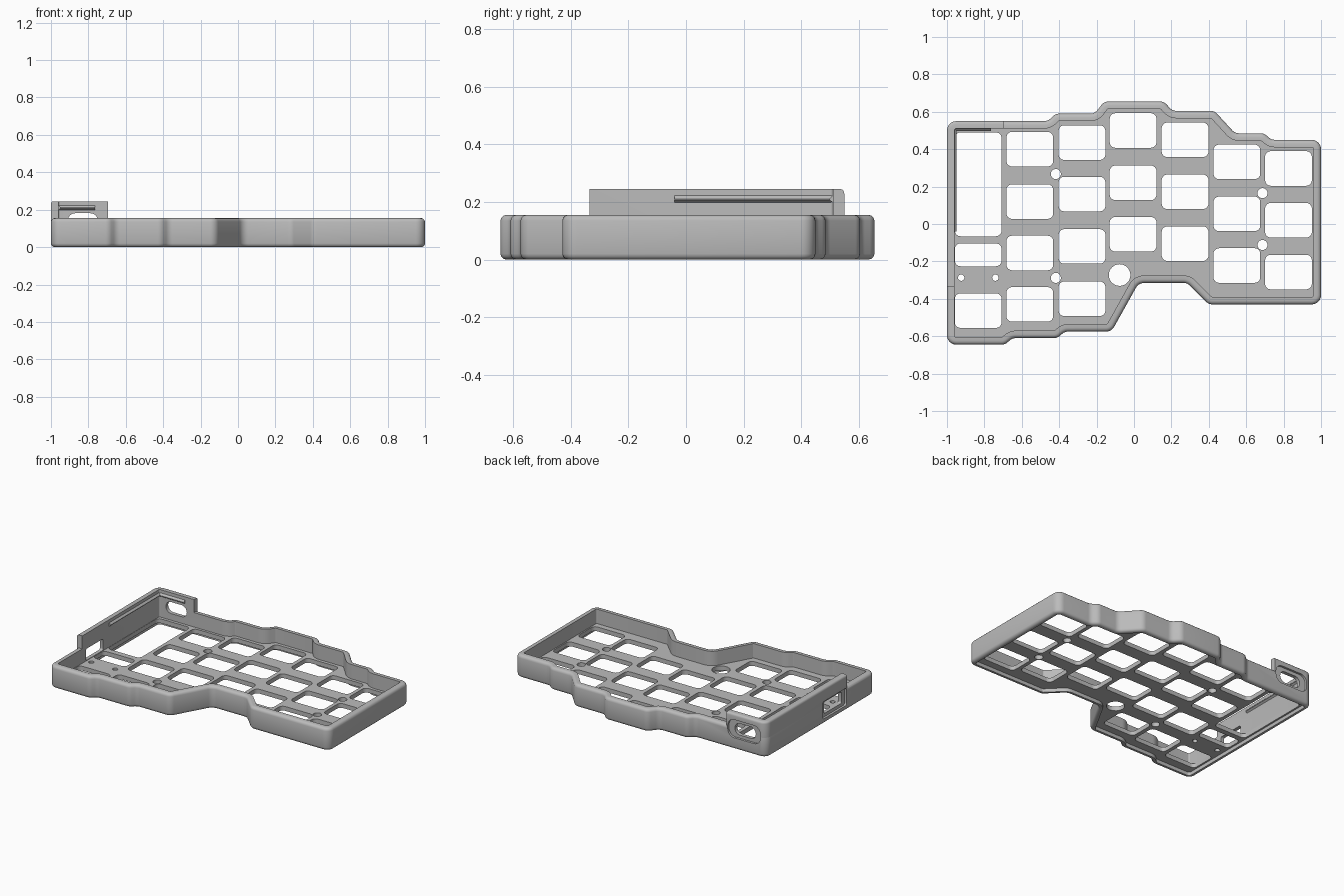
import bpy, bmesh, math
from mathutils import Vector, Matrix

cube = bpy.data.objects.get("Cube")
if cube:
    bpy.data.objects.remove(cube, do_unlink=True)

grey = bpy.data.materials.new("plain_grey")
grey.use_nodes = True
grey.diffuse_color = (0.5, 0.5, 0.5, 1)
grey.node_tree.nodes["Principled BSDF"].inputs["Base Color"].default_value = (0.5, 0.5, 0.5, 1)

WALL, RIM, TALL = 0.04, 0.155, 0.245
PLATE_LOW, PLATE_TOP = 0.025, 0.055


def make(name, bm):
    bmesh.ops.recalc_face_normals(bm, faces=bm.faces)
    mesh = bpy.data.meshes.new(name)
    bm.to_mesh(mesh)
    bm.free()
    mesh.materials.append(grey)
    ob = bpy.data.objects.new(name, mesh)
    bpy.context.collection.objects.link(ob)
    return ob


def fillet(points, radius, steps=6):
    """Rounded outline of a clockwise polygon as (point, outward normal) pairs."""
    out = []
    for i, p in enumerate(points):
        p = Vector(p)
        a = (p - Vector(points[i - 1])).normalized()
        b = (Vector(points[(i + 1) % len(points)]) - p).normalized()
        turn = math.atan2(a.x * b.y - a.y * b.x, a.dot(b))
        start = p - a * radius * math.tan(abs(turn) / 2)
        side = 1 if turn < 0 else -1
        normal = Vector((-a.y, a.x))
        centre = start - normal * radius * side
        for k in range(steps + 1):
            n = Matrix.Rotation(turn * k / steps, 2) @ normal
            out.append((centre + n * radius * side, n))
    return out


def sweep(name, path, profile, closed):
    """Sweep (inset, z) profile along the path; closed paths get flat end caps."""
    bm = bmesh.new()
    loops = [[bm.verts.new((*(p - n * d), z)) for p, n in path] for d, z in profile]
    count = len(path)
    pairs = list(zip(loops, loops[1:]))
    if not closed:
        pairs.append((loops[-1], loops[0]))
    for low, high in pairs:
        for i in range(count if closed else count - 1):
            j = (i + 1) % count
            bm.faces.new((low[i], low[j], high[j], high[i]))
    if closed:
        bm.faces.new(loops[0])
        bm.faces.new(loops[-1])
    else:
        bm.faces.new([l[0] for l in loops])
        bm.faces.new([l[-1] for l in loops])
    return make(name, bm)


def rounded_prism(bm, u, v, w, h, r, lo, hi, axis="z"):
    """Rounded rectangle centred at (u, v), extruded from lo to hi along an axis."""
    place = {"z": lambda a, b, c: (a, b, c),
             "y": lambda a, b, c: (a, c, b),
             "x": lambda a, b, c: (c, a, b)}[axis]
    ring = []
    for q, (sx, sy) in enumerate(((1, 1), (-1, 1), (-1, -1), (1, -1))):
        for k in range(7):
            t = math.pi / 2 * (q + k / 6)
            ring.append((u + sx * (w / 2 - r) + r * math.cos(t),
                         v + sy * (h / 2 - r) + r * math.sin(t)))
    ends = [[bm.verts.new(place(a, b, c)) for a, b in ring] for c in (lo, hi)]
    for i in range(len(ring)):
        j = (i + 1) % len(ring)
        bm.faces.new((ends[0][i], ends[0][j], ends[1][j], ends[1][i]))
    bm.faces.new(ends[0])
    bm.faces.new(ends[1])


def cut(targets, name, bm):
    bmesh.ops.remove_doubles(bm, verts=bm.verts, dist=0.0001)
    tool = make(name, bm)
    tool.hide_render = True
    for ob in targets:
        mod = ob.modifiers.new("cut", "BOOLEAN")
        mod.operation, mod.solver, mod.object = "DIFFERENCE", "EXACT", tool
        bpy.context.view_layer.objects.active = ob
        bpy.ops.object.modifier_apply(modifier=mod.name)
    bpy.data.objects.remove(tool, do_unlink=True)


# Stepped case outline, clockwise from the rear corner
outline = [(-1, .55), (-.46, .55), (-.42, .59), (-.21, .59), (-.16, .655), (.16, .655),
           (.205, .605), (.43, .605), (.54, .485), (.695, .485), (.735, .45), (1, .45),
           (1, -.43), (.4, -.43), (.285, -.315), (.025, -.315), (-.12, -.575),
           (-.37, -.575), (-.41, -.61), (-.65, -.61), (-.69, -.645), (-1, -.645)]
path = fillet(outline, 0.05)

# Tray: recessed underside, rounded outer wall, inner wall and plate
case = sweep("case_tray", path, [
    (.03, PLATE_LOW), (.03, 0), (.02, 0), (.01, .003), (.003, .01), (0, .02),
    (0, RIM - .02), (.003, RIM - .01), (.01, RIM - .003), (.02, RIM),
    (WALL, RIM), (WALL, PLATE_TOP)], True)

# Raised wall around the rear corner
left, back = Vector((-1, 0)), Vector((0, 1))
corner = [(Vector((-1, -.335)), left)] + path[:7] + [(Vector((-.695, .55)), back)]
tall = sweep("raised_wall", corner, [
    (0, RIM - .02), (0, TALL - .015), (.002, TALL - .007), (.007, TALL - .002),
    (.015, TALL), (WALL, TALL), (WALL, RIM - .02)], False)

# Snap ridges on the inside of the raised wall
ridge = [(WALL - .002, .197), (WALL + .012, .207), (WALL + .012, .211), (WALL - .002, .225)]
sweep("side_snap_ridge", [(Vector((-1, -.04)), left), (Vector((-1, .51)), left)], ridge, False)
sweep("rear_snap_ridge", [(Vector((-.96, .55)), back), (Vector((-.765, .55)), back)], ridge, False)

# Key openings, by column
columns = {-.557: (.4, .12, -.155, -.43), -.278: (.435, .16, -.12, -.4),
           -.005: (.5, .22, -.055), .273: (.45, .172, -.105),
           .55: (.332, .054, -.222), .826: (.297, .02, -.257), -.833: (-.463,)}
bm = bmesh.new()
for x, rows in columns.items():
    for y in rows:
        rounded_prism(bm, x, y, .25, .185, .03, -.1, .1)
# Display window and small switch opening
rounded_prism(bm, -.833, .212, .25, .555, .03, -.1, .1)
rounded_prism(bm, -.833, -.165, .25, .122, .03, -.1, .1)
# Screw holes, peg holes and the round opening
for x, y, r in ((-.418, .267, .027), (.687, .165, .027), (.687, -.112, .027),
                (-.418, -.288, .027), (-.924, -.287, .017), (-.741, -.287, .017),
                (-.077, -.273, .058)):
    rounded_prism(bm, x, y, 2 * r, 2 * r, r, -.1, .1)
cut([case], "opening_cutter", bm)

# Connector ports with shallow outer recesses
bm = bmesh.new()
rounded_prism(bm, -.83, .142, .25, .125, .05, .535, .7, "y")
rounded_prism(bm, -.2, .095, .26, .12, .015, -1.1, -.985, "x")
cut([case, tall], "recess_cutter", bm)
bm = bmesh.new()
rounded_prism(bm, -.83, .141, .16, .08, .039, .48, .7, "y")
rounded_prism(bm, -.2, .098, .19, .08, .012, -1.1, -.94, "x")
cut([case, tall], "port_cutter", bm)

# Smooth rounded edges, keep the sharp ones
bpy.ops.object.select_all(action="DESELECT")
for ob in (case, tall):
    ob.select_set(True)
    bpy.context.view_layer.objects.active = ob
bpy.ops.object.shade_smooth_by_angle(angle=math.radians(35))
